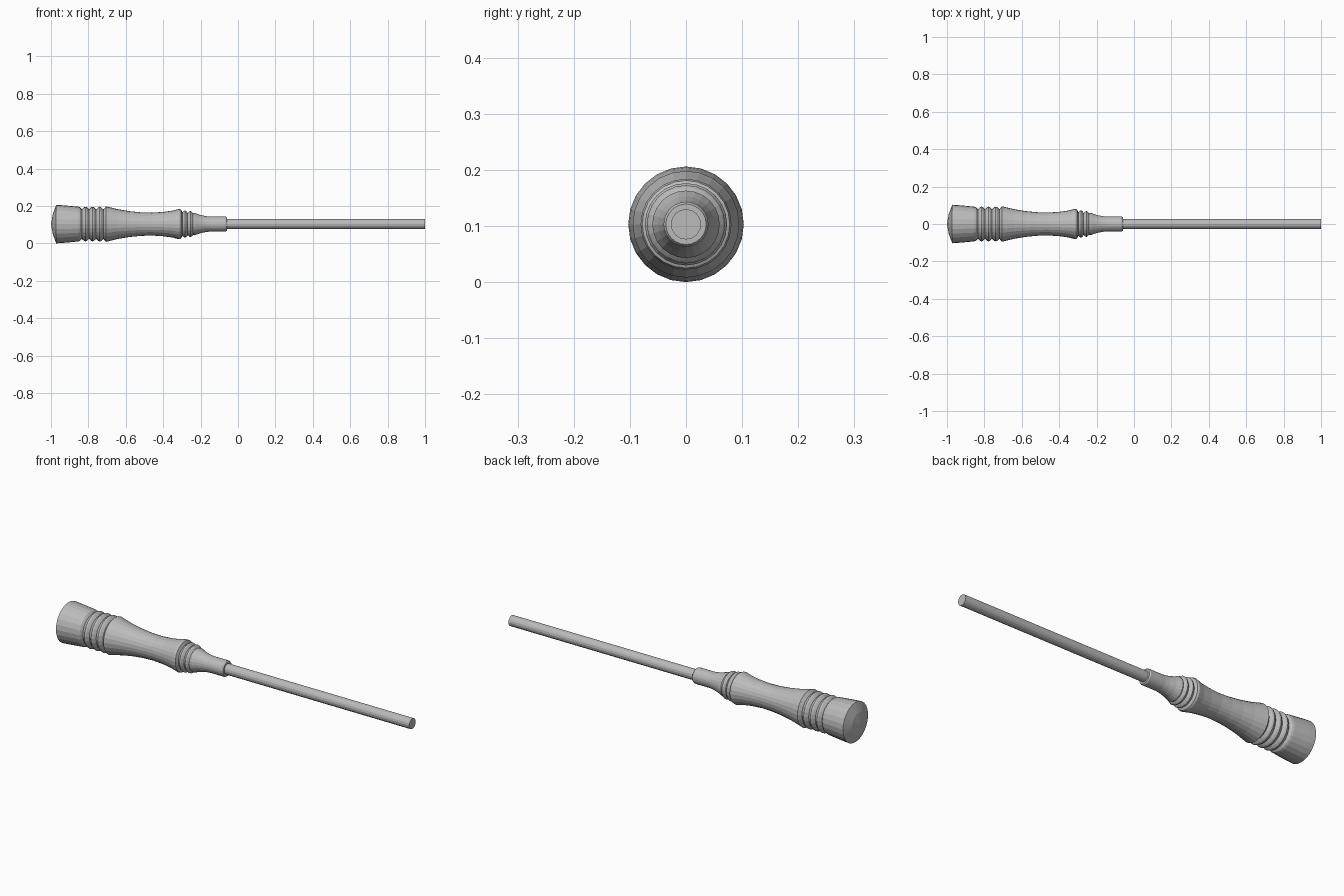
import bpy, bmesh, math

cube = bpy.data.objects.get("Cube")
if cube:
    bpy.data.objects.remove(cube)

AXIS_Z = 0.103

grey = bpy.data.materials.new("plain_grey")
grey.use_nodes = True
colour = (0.5, 0.5, 0.5, 1)
grey.diffuse_color = colour
grey.node_tree.nodes["Principled BSDF"].inputs["Base Color"].default_value = colour


def turned(name, profile, sides):
    """Turn (x, radius) points around the long axis; zero radius closes to a point."""
    bm = bmesh.new()
    rings = []
    for x, r in profile:
        count = sides if r else 1
        angles = [2 * math.pi * i / sides for i in range(count)]
        rings.append([bm.verts.new((x, r * math.sin(a), AXIS_Z + r * math.cos(a)))
                      for a in angles])
    for a, b in zip(rings, rings[1:]):
        for i in range(sides):
            j = (i + 1) % sides
            corners = [a[i % len(a)], a[j % len(a)], b[j % len(b)], b[i % len(b)]]
            bm.faces.new(list(dict.fromkeys(corners)))
    for ring in (rings[0], rings[-1]):
        if len(ring) > 1:
            bm.faces.new(ring)
    bmesh.ops.recalc_face_normals(bm, faces=bm.faces)
    mesh = bpy.data.meshes.new(name)
    bm.to_mesh(mesh)
    bm.free()
    mesh.materials.append(grey)
    obj = bpy.data.objects.new(name, mesh)
    bpy.context.collection.objects.link(obj)
    return obj


def ribs(start, end, r0, r1, count, depth):
    """Rounded ridges parted by narrow grooves, tapering from r0 to r1."""
    pitch = (end - start) / count
    points = []
    for k in range(count):
        r = r0 + (r1 - r0) * (k + 0.5) / count
        for t, drop in ((0, depth), (0.3, 0.003), (0.5, 0), (0.7, 0.003)):
            points.append((start + pitch * (k + t), r - drop))
    return points + [(end, r1 - depth)]


# Handle: domed butt, grip ribs, waist, neck ribs, ferrule
butt = [(-1, 0), (-0.99, 0.055), (-0.972, 0.103), (-0.94, 0.101), (-0.855, 0.093), (-0.845, 0.09)]
grip_ribs = ribs(-0.835, -0.72, 0.093, 0.093, 3, 0.014)
waist = [(-0.705, 0.095), (-0.69, 0.091), (-0.64, 0.079), (-0.58, 0.069), (-0.52, 0.063),
         (-0.46, 0.061), (-0.4, 0.065), (-0.35, 0.072), (-0.315, 0.081), (-0.305, 0.078)]
neck_ribs = ribs(-0.298, -0.24, 0.075, 0.068, 2, 0.01)
ferrule = [(-0.232, 0.06), (-0.205, 0.05), (-0.175, 0.043), (-0.15, 0.04),
           (-0.066, 0.04), (-0.06, 0.036)]
turned("handle", butt + grip_ribs + waist + neck_ribs + ferrule, 24)

# Straight rod set into the ferrule
turned("shaft", [(-0.08, 0.027), (1, 0.027)], 16)
